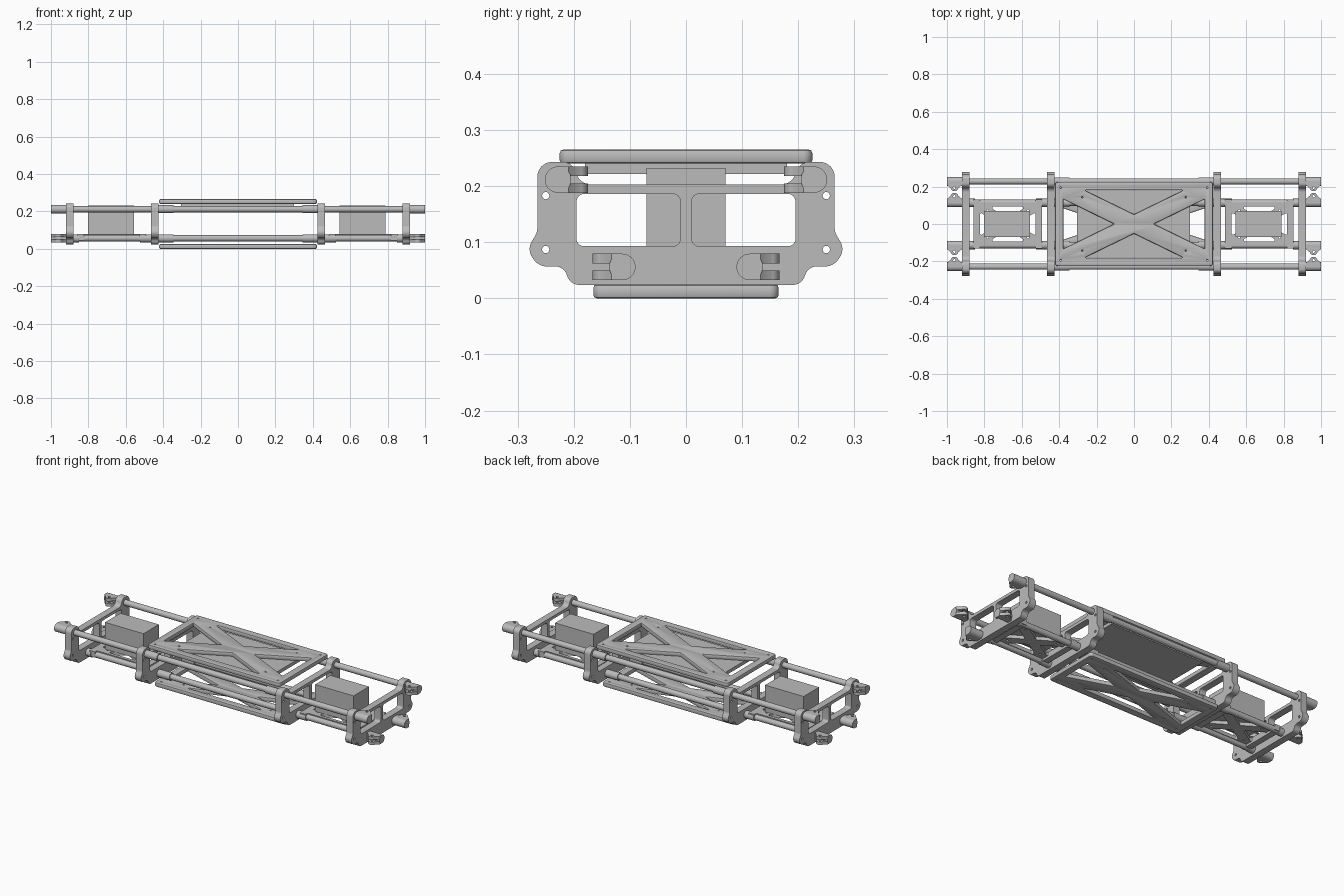
import bpy, bmesh, math
from mathutils import Vector, Matrix

if "Cube" in bpy.data.objects:
    bpy.data.objects.remove(bpy.data.objects["Cube"], do_unlink=True)

grey = bpy.data.materials.new("plain grey")
grey.use_nodes = True
colour = (0.5, 0.5, 0.5, 1)
grey.diffuse_color = colour
grey.node_tree.nodes["Principled BSDF"].inputs["Base Color"].default_value = colour
parts = []


def add_part(name, mesh):
    mesh.materials.clear()
    mesh.materials.append(grey)
    ob = bpy.data.objects.new(name, mesh)
    bpy.context.collection.objects.link(ob)
    parts.append(ob)
    return ob


def box(name, lo, hi):
    bm = bmesh.new()
    lo, hi = Vector(lo), Vector(hi)
    bmesh.ops.create_cube(bm, size=1)
    bm.transform(Matrix.Translation((lo + hi) / 2) @ Matrix.Diagonal((*(hi - lo), 1)))
    mesh = bpy.data.meshes.new(name)
    bm.to_mesh(mesh)
    bm.free()
    return add_part(name, mesh)


def rod(name, x0, x1, y, z, r):
    bm = bmesh.new()
    bmesh.ops.create_cone(bm, cap_ends=True, segments=32, radius1=r, radius2=r, depth=abs(x1 - x0))
    bm.transform(Matrix.Translation(((x0 + x1) / 2, y, z)) @ Matrix.Rotation(math.pi / 2, 4, "Y"))
    mesh = bpy.data.meshes.new(name)
    bm.to_mesh(mesh)
    bm.free()
    return add_part(name, mesh)


def rounded(points, radius, steps=6):
    """Round the corners of a closed outline with short curves."""
    out = []
    for i, p in enumerate(points):
        p = Vector(p)
        a, b = Vector(points[i - 1]) - p, Vector(points[(i + 1) % len(points)]) - p
        half = a.angle(b) / 2
        cut = min(radius / math.tan(half), a.length * 0.48, b.length * 0.48)
        s, e = p + a.normalized() * cut, p + b.normalized() * cut
        centre = p + (a.normalized() + b.normalized()).normalized() * cut / math.cos(half)
        r = cut * math.tan(half)
        for k in range(steps + 1):
            d = s.lerp(e, k / steps) - centre
            out.append(centre + d.normalized() * r)
    return out


def circle(x, y, r, n=16):
    return [(x + r * math.cos(math.tau * k / n), y + r * math.sin(math.tau * k / n)) for k in range(n)]


def rect(x0, x1, y0, y1):
    return [(x0, y0), (x1, y0), (x1, y1), (x0, y1)]


def plate(name, outlines, thick, matrix, bevel=0):
    """Extrude an outline with holes, centred on its own plane."""
    cu = bpy.data.curves.new(name, "CURVE")
    cu.dimensions, cu.fill_mode = "2D", "BOTH"
    cu.extrude, cu.bevel_depth, cu.bevel_resolution = thick / 2 - bevel, bevel, 1
    for pts in outlines:
        sp = cu.splines.new("POLY")
        sp.points.add(len(pts) - 1)
        for q, p in zip(sp.points, pts):
            q.co = (p[0], p[1], 0, 1)
        sp.use_cyclic_u = True
    tmp = bpy.data.objects.new(name, cu)
    bpy.context.collection.objects.link(tmp)
    dg = bpy.context.evaluated_depsgraph_get()
    mesh = bpy.data.meshes.new_from_object(tmp.evaluated_get(dg))
    bpy.data.objects.remove(tmp, do_unlink=True)
    bpy.data.curves.remove(cu)
    bm = bmesh.new()
    bm.from_mesh(mesh)
    bmesh.ops.remove_doubles(bm, verts=bm.verts, dist=1e-5)
    bmesh.ops.recalc_face_normals(bm, faces=bm.faces)
    bm.transform(matrix)
    bm.to_mesh(mesh)
    bm.free()
    mesh.name = name
    return add_part(name, mesh)


def truss(name, cx, hx, hy, rim, gap, z0, z1, bevel):
    """Rectangular plate with four triangular cut-outs that leave an X."""
    X, Y = hx - rim, hy - rim
    e = bevel
    outlines = [rounded(rect(e - hx, hx - e, e - hy, hy - e), 0.01)]
    for s in (-1, 1):
        base = X * (Y - gap) / Y
        outlines.append(rounded([(-base, s * Y), (base, s * Y), (0, s * gap)], 0.008))
        outlines.append(rounded([(s * X, gap - Y), (s * X, Y - gap), (s * gap * X / Y, 0)], 0.008))
        for t in (-1, 1):
            outlines.append(circle(s * (hx - rim * 0.8), t * (hy - rim * 0.8), 0.006 + e / 2))
            outlines.append(circle(s * X * 0.72, t * Y * 0.76, 0.006 + e / 2))
    plate(name, outlines, z1 - z0, Matrix.Translation((cx, 0, (z0 + z1) / 2)), bevel)


# Bulkheads: eared plates with two windows
half = [(0.207, 0.024), (0.217, 0.057), (0.262, 0.057), (0.284, 0.086), (0.265, 0.118),
        (0.265, 0.243), (0.2, 0.243), (0.19, 0.203)]
profile = rounded(half + [(-y, z) for y, z in reversed(half)], 0.026)
cuts = [profile]
for s in (-1, 1):
    cuts.append(rounded(rect(*sorted((s * 0.01, s * 0.195)), 0.093, 0.186), 0.013))
    cuts += [circle(s * 0.25, z, 0.0065) for z in (0.087, 0.183)]
stand = Matrix.Rotation(math.pi / 2, 4, "Z") @ Matrix.Rotation(math.pi / 2, 4, "X")
for label, x in (("outer", 0.9), ("inner", 0.445)):
    for side, s in (("right", -1), ("left", 1)):
        plate(f"{label}_bulkhead_{side}", cuts, 0.04, Matrix.Translation((s * x, 0, 0)) @ stand)

# Long rods with collars and fork ends
UP, LOW = (0.228, 0.2115), (0.1135, 0.056)
for level, (y, z), nose in (("upper", UP, -1), ("lower", LOW, 1)):
    for t in (-1, 1):
        side = "back" if t > 0 else "front"
        rod(f"{level}_{side}_rod", -0.95, 0.95, t * y, z, 0.0165)
        for s in (-1, 1):
            rod(f"{level}_{side}_collar", s * 0.345, s * 0.43, t * y, z, 0.0215)
            if level == "lower":
                rod("lower_outboard_collar", s * 0.46, s * 0.525, t * y, z, 0.0215)
                rod("lower_end_collar", s * 0.85, s * 0.89, t * y, z, 0.0215)
            rod(f"{level}_{side}_fork_base", s * 0.915, s, t * y, z, 0.0235)
            # Fork: solid web plus two ears with a pin hole
            d = nose * t
            a, b = sorted((t * y, t * y + d * 0.018))
            x0, x1 = sorted((s * 0.918, s * 1.0))
            box("fork_web", (x0, a, z - 0.0235), (x1, b, z + 0.0235))
            tip = t * y + d * 0.053
            mid = t * y + d * 0.034
            ear = [(x0, t * y), (x0, t * y + d * 0.019)]
            for k in range(13):
                ang = math.pi * (0.92 - 0.84 * k / 12)
                ear.append((s * 0.96 + 0.021 * math.cos(ang), tip - d * 0.021 + d * 0.021 * math.sin(ang)))
            ear += [(x1, t * y + d * 0.019), (x1, t * y)]
            for h in (-0.015, 0.015):
                plate("fork_ear", [ear, circle(s * 0.96, mid, 0.007)], 0.017,
                      Matrix.Translation((0, 0, z + h)))

# Centre decks and the flat panel beneath the top one
truss("top_deck", 0, 0.422, 0.225, 0.038, 0.045, 0.24, 0.265, 0.006)
truss("bottom_deck", 0, 0.422, 0.165, 0.036, 0.036, 0.0, 0.025, 0.006)
box("centre_panel", (-0.305, -0.18, 0.222), (0.3, 0.18, 0.241))

# End bays: truss tray, clamping crossbars and block
for side, s, c in (("right", -1, -0.675), ("left", 1, 0.67)):
    truss(f"{side}_tray", c, 0.168, 0.112, 0.018, 0.03, 0.058, 0.078, 0)
    for k in (-1, 1):
        m = c + k * 0.166
        box(f"{side}_tray_crossbar", (m - 0.018, -0.13, 0.045), (m + 0.018, 0.13, 0.078))
    m = c + (-0.003 if s < 0 else -0.005)
    box(f"{side}_block", (m - 0.123, -0.07, 0.077), (m + 0.123, 0.07, 0.232))

# Smooth round surfaces, keep edges crisp
bpy.ops.object.select_all(action="DESELECT")
for ob in parts:
    ob.select_set(True)
bpy.context.view_layer.objects.active = parts[0]
bpy.ops.object.shade_smooth_by_angle(angle=math.radians(35))
